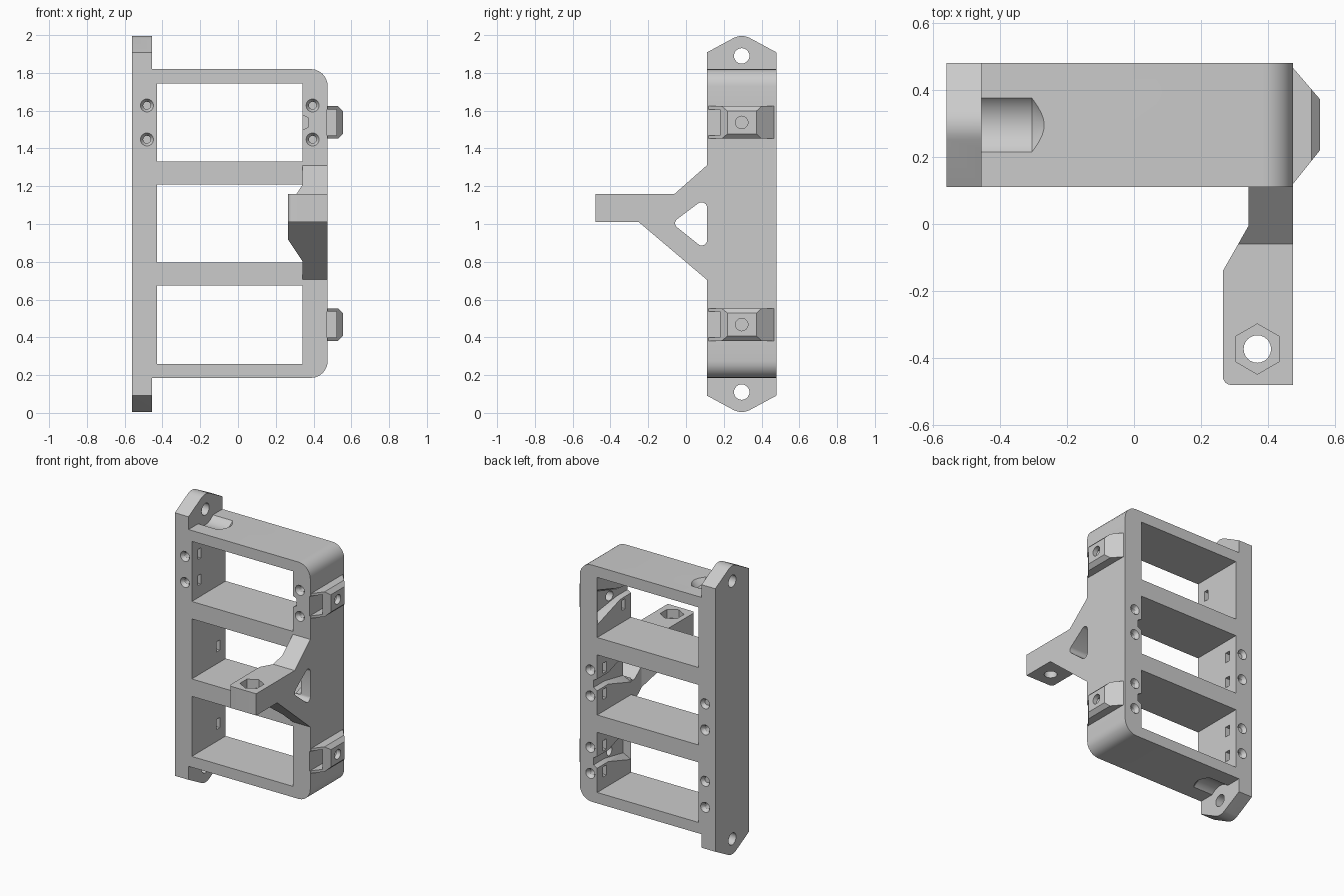
import bpy, bmesh
from math import cos, sin, pi
from mathutils import Vector

if "Cube" in bpy.data.objects:
    bpy.data.objects.remove(bpy.data.objects["Cube"])

AXES = {'x': lambda u, v, w: (w, u, v), 'y': lambda u, v, w: (u, w, v), 'z': lambda u, v, w: (u, v, w)}


def loft(name, axis, lo_pts, lo, hi_pts, hi):
    """Solid between two matching outlines placed along an axis."""
    bm = bmesh.new()
    a = [bm.verts.new(AXES[axis](u, v, lo)) for u, v in lo_pts]
    b = [bm.verts.new(AXES[axis](u, v, hi)) for u, v in hi_pts]
    n = len(a)
    bm.faces.new(a)
    bm.faces.new(b)
    for i in range(n):
        bm.faces.new((a[i], a[(i + 1) % n], b[(i + 1) % n], b[i]))
    bmesh.ops.recalc_face_normals(bm, faces=bm.faces)
    me = bpy.data.meshes.new(name)
    bm.to_mesh(me)
    bm.free()
    ob = bpy.data.objects.new(name, me)
    bpy.context.collection.objects.link(ob)
    return ob


def prism(name, axis, pts, lo, hi):
    return loft(name, axis, pts, lo, pts, hi)


def box(name, x, y, z):
    return prism(name, 'z', [(x[0], y[0]), (x[1], y[0]), (x[1], y[1]), (x[0], y[1])], *z)


def circle(u, v, r, n=24, start=0):
    return [(u + r * cos(start + 2 * pi * i / n), v + r * sin(start + 2 * pi * i / n)) for i in range(n)]


def rounded(pts, seg=6):
    """Outline from (u, v, corner setback); setback 0 keeps the corner sharp."""
    out = []
    for i, (u, v, r) in enumerate(pts):
        p = Vector((u, v))
        if not r:
            out.append((u, v))
            continue
        a = p + (Vector(pts[i - 1][:2]) - p).normalized() * r
        b = p + (Vector(pts[(i + 1) % len(pts)][:2]) - p).normalized() * r
        ang = (a - p).angle(b - p)
        rad = r * math_tan(ang / 2)
        c = p + ((a + b) / 2 - p).normalized() * (r / cos(ang / 2))
        va, vb = a - c, b - c
        sweep = va.angle(vb)
        for k in range(seg + 1):
            t = k / seg
            q = (va * sin((1 - t) * sweep) + vb * sin(t * sweep)) / sin(sweep)
            out.append(tuple(c + q.normalized() * rad))
    return out


def math_tan(a):
    return sin(a) / cos(a)


def apply_mod(ob, kind, **props):
    m = ob.modifiers.new(kind.lower(), kind)
    for k, v in props.items():
        setattr(m, k, v)
    bpy.context.view_layer.objects.active = ob
    bpy.ops.object.modifier_apply(modifier=m.name)


def combine(ob, other, op='DIFFERENCE'):
    apply_mod(ob, 'BOOLEAN', operation=op, solver='EXACT', object=other)
    bpy.data.objects.remove(other, do_unlink=True)


def bevel(ob, width):
    apply_mod(ob, 'BEVEL', width=width, segments=1, limit_method='ANGLE', angle_limit=0.7)


Y0, Y1, YC = 0.11, 0.48, 0.295
CENTRES = (0.4675, 1.0025, 1.5375)

# Box frame with rounded right corners
body = prism('bracket_frame', 'y', rounded([(-0.5, 0.185, 0), (0.475, 0.185, 0.09),
                                            (0.475, 1.82, 0.09), (-0.5, 1.82, 0)]), Y0, Y1)

# Mounting flange with pointed ends
flange = prism('flange', 'x', rounded([(Y0, 0.092, 0), (YC, -0.008, 0.05), (Y1, 0.092, 0),
                                       (Y1, 1.908, 0), (YC, 2.008, 0.05), (Y0, 1.908, 0)]), -0.56, -0.455)
combine(body, flange, 'UNION')

# Side arm: side profile intersected with plan profile
arm = prism('arm', 'x', [(0.2, 1.31), (Y0, 1.31), (-0.06, 1.16), (-0.48, 1.16), (-0.48, 1.01),
                         (-0.25, 1.01), (Y0, 0.705), (0.2, 0.705)], 0.2, 0.475)
plan = prism('arm_plan', 'z', rounded([(0.265, -0.48, 0.025), (0.6, -0.48, 0), (0.6, 0.3, 0),
                                       (0.342, 0.3, 0), (0.342, -0.005, 0), (0.265, -0.14, 0)]), 0.5, 1.5)
combine(arm, plan, 'INTERSECT')
combine(body, arm, 'UNION')

# Three windows and the rounded triangular opening
for zc in CENTRES:
    combine(body, box('window', (-0.43, 0.342), (0, 0.6), (zc - 0.2075, zc + 0.2075)))
combine(body, prism('triangle', 'x', rounded([(-0.075, 1.005, 0.035), (0.112, 0.855, 0.06),
                                              (0.112, 1.145, 0.06)]), 0.2, 0.6))
bevel(body, 0.008)

# Tapered blocks on the right wall, each with a nut slot open to the front
for zc in (CENTRES[0], CENTRES[2]):
    clip = prism('clip', 'y', [(0.46, zc - 0.086), (0.53, zc - 0.086), (0.555, zc - 0.06),
                               (0.555, zc + 0.06), (0.53, zc + 0.086), (0.46, zc + 0.086)], 0.1, 0.5)
    taper = prism('taper', 'z', [(0.45, 0.12), (0.475, 0.12), (0.555, 0.22), (0.555, 0.372),
                                 (0.475, 0.465), (0.45, 0.465)], zc - 0.2, zc + 0.2)
    combine(clip, taper, 'INTERSECT')
    combine(body, clip, 'UNION')
    combine(body, box('clip_slot', (0.47, 0.522), (0.05, 0.36), (zc - 0.068, zc + 0.068)))
    combine(body, prism('clip_hole', 'x', circle(YC, zc, 0.033), 0.3, 0.6))

# Flange holes and screw-driver grooves with conical ends
for z in (0.11, 1.89):
    combine(body, prism('flange_hole', 'x', circle(YC, z, 0.041), -0.7, -0.4))
    groove = prism('groove', 'x', circle(YC, z, 0.107, 48), -0.455, -0.305)
    tip = loft('groove_tip', 'x', circle(YC, z, 0.107, 48), -0.305, circle(YC, z, 0.005, 48), -0.203)
    combine(groove, tip, 'UNION')
    combine(body, groove)

# Arm bolt hole with hexagonal nut pocket on top
combine(body, prism('arm_hole', 'z', circle(0.368, -0.373, 0.041), 0.9, 1.3))
combine(body, prism('nut_pocket', 'z', circle(0.368, -0.373, 0.075, 6, pi / 2), 1.1, 1.3))

# Screw holes, nut slots and cable recess; the top window faces front, the others back
for zc, face, inward in zip(CENTRES, (Y1, Y1, Y0), (-1, -1, 1)):
    ys = sorted((face + inward * 0.065, face + inward * 0.1))
    for z in (zc - 0.09, zc + 0.09):
        for x, slot in ((-0.482, (-0.52, -0.4)), (0.395, (0.3, 0.433))):
            span = sorted((face - inward * 0.05, face + inward * 0.17))
            combine(body, prism('screw_hole', 'y', circle(x, z, 0.02, 16), *span))
            sink = loft('countersink', 'y', circle(x, z, 0.036, 16), face - inward * 0.002,
                        circle(x, z, 0.019, 16), face + inward * 0.025)
            combine(body, sink)
            combine(body, box('nut_slot', slot, ys, (z - 0.035, z + 0.035)))
    small = [(0.3, zc - 0.045), (0.342, zc - 0.04), (0.37, zc - 0.025),
             (0.37, zc + 0.025), (0.342, zc + 0.04), (0.3, zc + 0.045)]
    large = [(0.3, zc - 0.14), (0.342, zc - 0.12), (0.402, zc - 0.09),
             (0.402, zc + 0.09), (0.342, zc + 0.12), (0.3, zc + 0.14)]
    far = Y0 + Y1 - face
    outer = far if zc == CENTRES[1] else far + inward * 0.02
    combine(body, loft('recess', 'y', small, face + inward * 0.12, large, far - inward * 0.001))
    combine(body, prism('recess_notch', 'y', small, *sorted((face - inward * 0.02, face + inward * 0.2))))

# Crisp edges, smooth curves
bpy.ops.object.select_all(action='DESELECT')
body.select_set(True)
bpy.context.view_layer.objects.active = body
bpy.ops.object.shade_smooth_by_angle(angle=0.5)
